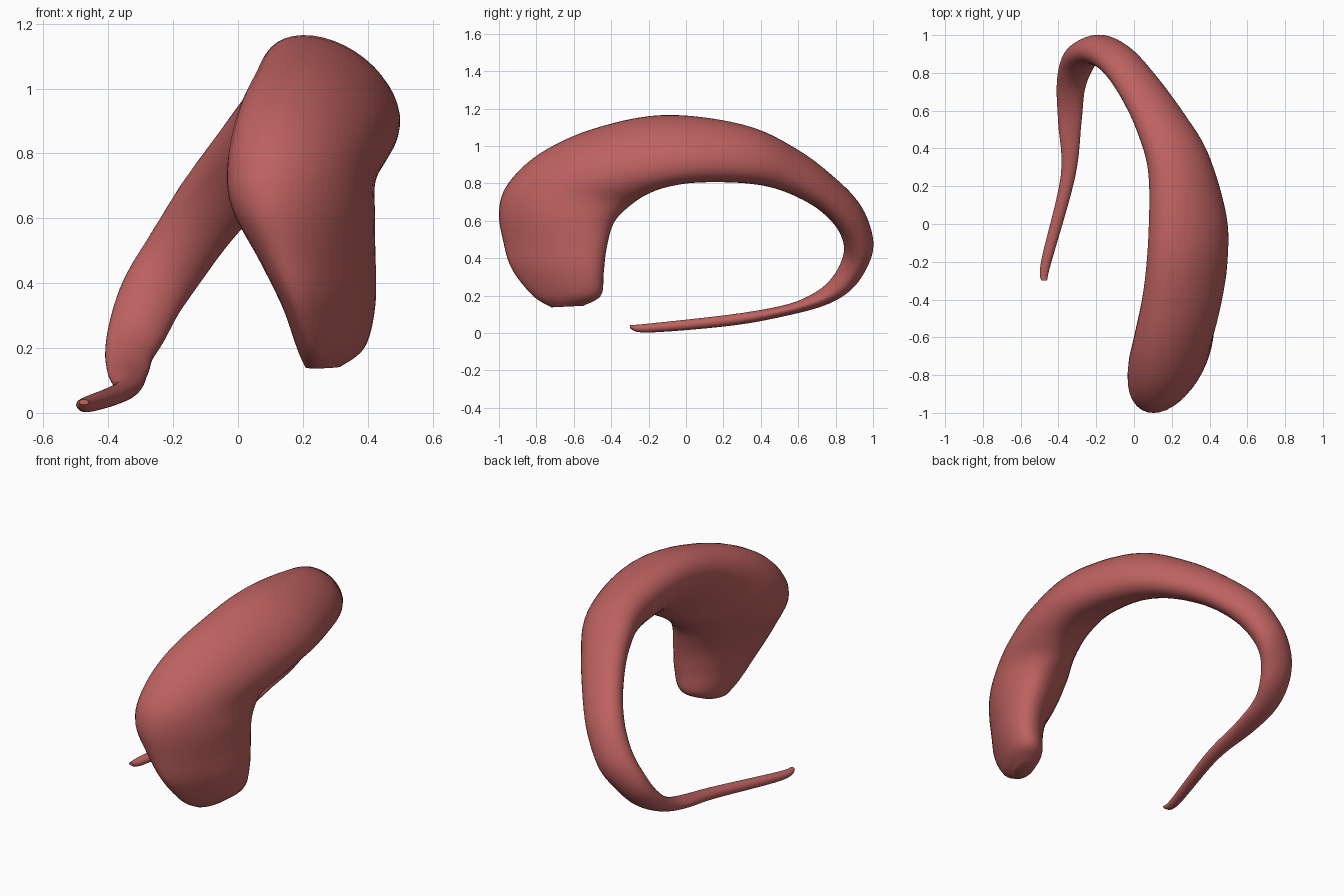
import bpy, bmesh, math
from mathutils import Vector

if "Cube" in bpy.data.objects:
    bpy.data.objects.remove(bpy.data.objects["Cube"])

# Cross-sections along the arch, from the lower lobe of the head to the tail tip:
# outer y, outer z, inner y, inner z, centre x, x offset of outer edge, half width
SECTIONS = [
    (-.72, .137, -.55, .145, .26, -.02, .05),
    (-.82, .20, -.455, .20, .275, -.05, .09),
    (-.93, .34, -.44, .32, .265, -.08, .12),
    (-.975, .48, -.425, .45, .24, -.10, .15),
    (-1.0, .65, -.385, .59, .205, -.105, .195),
    (-.95, .80, -.30, .68, .205, -.10, .205),
    (-.78, .96, -.20, .745, .24, -.11, .205),
    (-.50, 1.09, -.08, .785, .275, -.10, .20),
    (-.12, 1.165, .08, .805, .285, -.085, .19),
    (.30, 1.115, .32, .80, .24, -.06, .157),
    (.58, .99, .50, .765, .14, -.055, .13),
    (.79, .835, .68, .68, .02, -.04, .115),
    (.935, .68, .80, .57, -.09, -.025, .11),
    (1.0, .50, .845, .46, -.19, 0, .106),
    (.97, .36, .825, .365, -.265, 0, .1),
    (.89, .24, .76, .27, -.31, 0, .09),
    (.76, .155, .67, .205, -.335, 0, .075),
    (.55, .095, .53, .15, -.34, 0, .062),
    (.25, .04, .25, .10, -.35, 0, .038),
    (-.20, .002, -.20, .05, -.465, 0, .027),
    (-.30, .025, -.30, .042, -.475, 0, .015),
]
STEPS, SIDES = 6, 40


def spline(a, b, c, d, t):
    return tuple(.5 * (2*q + (r-p)*t + (2*p-5*q+4*r-s)*t*t + (3*q-p-3*r+s)*t**3)
                 for p, q, r, s in zip(a, b, c, d))


# Lobe is thin in front and round behind, head is broad in front and thin behind
def egg(s):
    return -.3*math.exp(-((s-1.3)/1.5)**2) + .12*math.exp(-((s-5.5)/1.8)**2)


# Smooth interpolation between the sections
rows = []
n = len(SECTIONS)
for i in range(n - 1):
    pts = [SECTIONS[max(0, min(n - 1, i + k))] for k in (-1, 0, 1, 2)]
    rows += [spline(*pts, s / STEPS) for s in range(STEPS)]
rows.append(SECTIONS[-1])
centres = [Vector((r[4], (r[0]+r[2])/2, (r[1]+r[3])/2)) for r in rows]

# Loft of sheared egg-shaped ovals
bm = bmesh.new()
rings = []
for i, r in enumerate(rows):
    s = i / STEPS
    tangent = centres[min(i+1, len(rows)-1)] - centres[max(i-1, 0)]
    tangent.x *= min(1, max(0, (s - 5) / 5))
    depth = Vector((0, (r[0]-r[2])/2, (r[1]-r[3])/2))
    side = tangent.cross(depth).normalized() * r[6]
    depth.x = r[5]
    e = egg(s)
    rings.append([bm.verts.new(centres[i] + depth*math.cos(a)
                               + side*math.sin(a)*(1 + e*math.cos(a)))
                  for a in (2*math.pi*k/SIDES for k in range(SIDES))])
for a, b in zip(rings, rings[1:]):
    for k in range(SIDES):
        m = (k + 1) % SIDES
        bm.faces.new((a[k], a[m], b[m], b[k]))
bm.faces.new(rings[0])
bm.faces.new(rings[-1])
bmesh.ops.recalc_face_normals(bm, faces=bm.faces)

mesh = bpy.data.meshes.new("curved_body")
bm.to_mesh(mesh)
bm.free()
body = bpy.data.objects.new("curved_body", mesh)
bpy.context.collection.objects.link(body)

# Single flesh red colour
mat = bpy.data.materials.new("flesh_red")
mat.diffuse_color = (.51, .122, .117, 1)
mat.use_nodes = True
mat.node_tree.nodes["Principled BSDF"].inputs["Base Color"].default_value = mat.diffuse_color
mesh.materials.append(mat)

bpy.context.view_layer.objects.active = body
body.select_set(True)
bpy.ops.object.shade_smooth_by_angle(angle=math.radians(60))
